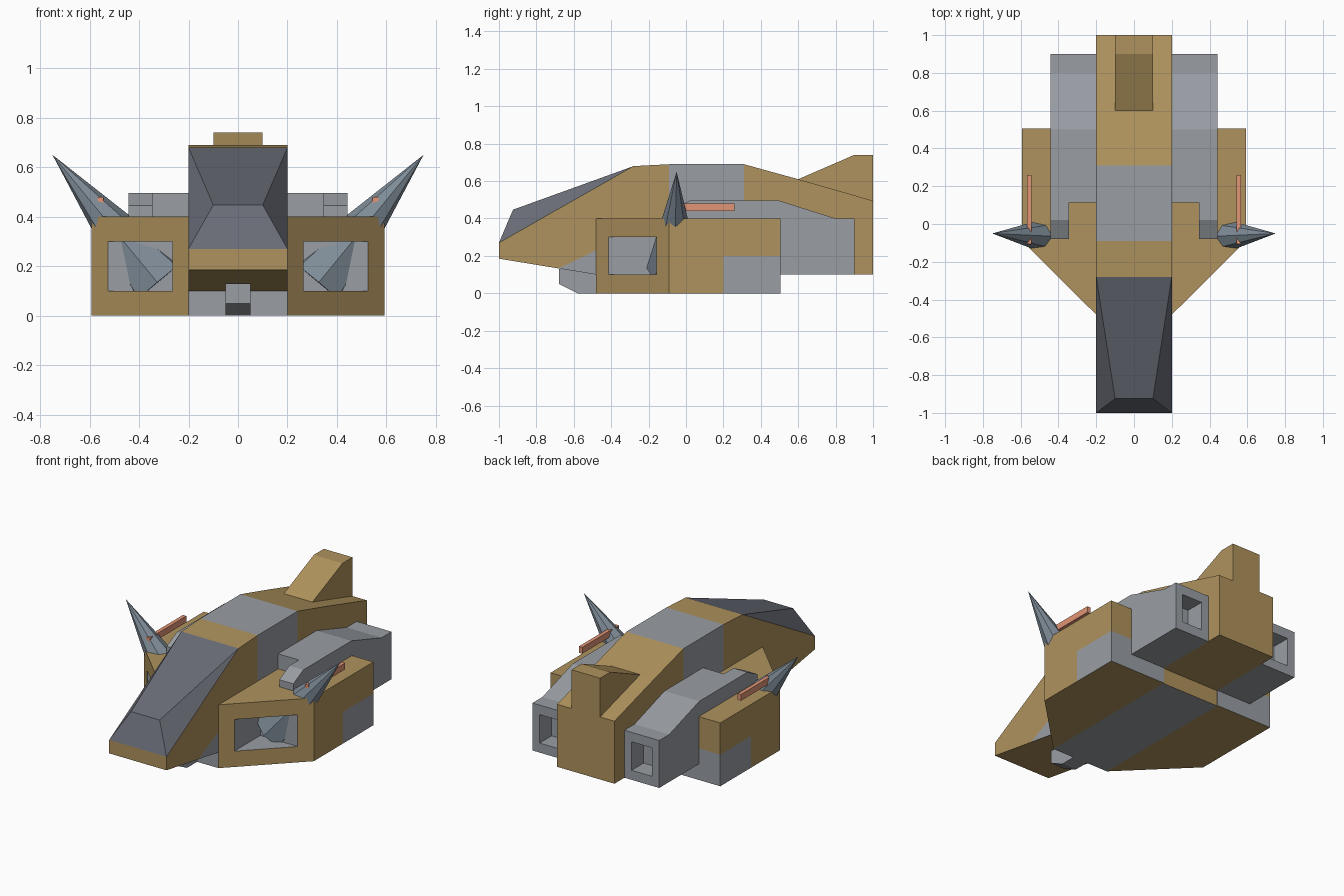
import bpy, bmesh
from mathutils import Vector, Matrix

if "Cube" in bpy.data.objects:
    bpy.data.objects.remove(bpy.data.objects["Cube"])


def material(name, rgb):
    m = bpy.data.materials.new(name)
    m.diffuse_color = (*rgb, 1)
    m.use_nodes = True
    m.node_tree.nodes["Principled BSDF"].inputs["Base Color"].default_value = m.diffuse_color
    return m


TAN = material("tan", (0.43, 0.29, 0.11))
GREY = material("grey", (0.32, 0.34, 0.37))
GLASS = material("dark_glass", (0.14, 0.15, 0.18))
STEEL = material("blue_steel", (0.21, 0.26, 0.31))
ORANGE = material("orange", (0.75, 0.30, 0.18))


def finish(name, bm, mats, mirror=False):
    bmesh.ops.recalc_face_normals(bm, faces=bm.faces[:])
    me = bpy.data.meshes.new(name)
    bm.to_mesh(me)
    bm.free()
    for m in mats:
        me.materials.append(m)
    ob = bpy.data.objects.new(name, me)
    bpy.context.collection.objects.link(ob)
    if mirror:
        add_mirror(ob)
    return ob


def add_mirror(ob):
    ob.modifiers.new("mirror", 'MIRROR').use_mirror_merge = False


def prism(points, offset):
    """Extrude a flat polygon of 3D points along an offset."""
    bm = bmesh.new()
    face = bm.faces.new([bm.verts.new(p) for p in points])
    ext = bmesh.ops.extrude_face_region(bm, geom=[face], use_keep_orig=True)
    moved = [v for v in ext["geom"] if isinstance(v, bmesh.types.BMVert)]
    bmesh.ops.translate(bm, vec=offset, verts=moved)
    bmesh.ops.recalc_face_normals(bm, faces=bm.faces[:])
    return bm


def side_prism(profile, x0, x1):
    return prism([(x0, y, z) for y, z in profile], (x1 - x0, 0, 0))


def box(x, y, z):
    return side_prism([(y[0], z[0]), (y[1], z[0]), (y[1], z[1]), (y[0], z[1])], *x)


def split(bm, co, no):
    bmesh.ops.bisect_plane(bm, geom=bm.verts[:] + bm.edges[:] + bm.faces[:],
                           plane_co=co, plane_no=no)


def paint(bm, test):
    """Give the second material to faces that pass the test."""
    bm.normal_update()
    for f in bm.faces:
        if test(f.calc_center_median(), f.normal):
            f.material_index = 1


def cut(ob, name, bm):
    cutter = finish(name, bm, [GREY])
    cutter.hide_render = True
    cutter.hide_viewport = False
    cutter.display_type = 'WIRE'
    mod = ob.modifiers.new(name, 'BOOLEAN')
    mod.operation = 'DIFFERENCE'
    mod.solver = 'EXACT'
    mod.material_mode = 'TRANSFER'
    mod.object = cutter


# Fuselage with a grey band and grey chin panels
bm = side_prism([(-1, .185), (-1, .27), (-.28, .68), (-.09, .69), (.31, .69),
                 (.6, .61), (1, .495), (1, .1), (-.48, .1)], -.2, .2)
for y in (-.48, -.09, .31):
    split(bm, (0, y, 0), (0, 1, 0))
split(bm, (0, -.68, .133), (0, -.097, .2))
paint(bm, lambda c, n: -.09 < c.y < .31 or
      (abs(n.x) > .5 and c.y < -.48 and c.z < .133 + .485 * (c.y + .68)))
finish("fuselage", bm, [TAN, GREY])

# Canopy: a faceted hood on the sloped nose
bm = bmesh.new()
l, r = [[bm.verts.new(p) for p in ((s * .2, -1, .27), (s * .1, -.925, .447),
                                   (s * .2, -.28, .68))] for s in (-1, 1)]
for f in ((l[0], r[0], r[1], l[1]), (l[1], r[1], r[2], l[2]), l, r,
          (l[0], l[2], r[2], r[0])):
    bm.faces.new(f)
finish("canopy", bm, [GLASS])

# Tail fin, belly and chin sensor
finish("tail_fin", side_prism([(.6, .61), (.9, .74), (1, .74), (1, .495)], -.1, .1), [TAN])
bm = box((-.2, .2), (-.48, .5), (0, .1))
paint(bm, lambda c, n: n.y > .9)
finish("belly", bm, [GREY, TAN])
finish("chin_sensor", side_prism([(-.68, .13), (-.68, .05), (-.58, 0),
                                  (-.48, 0), (-.48, .13)], -.05, .05), [GREY])

# Side pods with an intake opening in the angled front
bm = prism([(.2, -.48, 0), (.593, -.09, 0), (.593, .505, 0), (.2, .505, 0)], (0, 0, .4))
split(bm, (0, .2, 0), (0, 1, 0))
split(bm, (0, 0, .2), (0, 0, 1))
paint(bm, lambda c, n: c.y > .2 and c.z < .2 and abs(n.z) < .5)
pod = finish("side_pod", bm, [TAN, GREY])
cut(pod, "intake_cutter", box((.265, .525), (-.7, -.155), (.1, .3)))
add_mirror(pod)

# Engine nacelles with stepped front and exhaust recess
bm = side_prism([(-.08, .4), (-.08, .445), (.02, .495), (.5, .495), (.8, .4), (.9, .4),
                 (.9, .1), (.5, .1), (.5, .4)], .2, .443)
engine = finish("engine_nacelle", bm, [GREY])
cut(engine, "step_cutter", box((.1, .345), (-.3, .115), (.3, .6)))
cut(engine, "exhaust_cutter", box((.25, .393), (.78, 1.1), (.16, .34)))
add_mirror(engine)

# Spikes leaning outward from the pods
tip, base = Vector((.75, -.05, .65)), Vector((.32, -.07, .135))
axis = tip - base
bm = bmesh.new()
bmesh.ops.create_cone(bm, cap_ends=True, segments=8, radius1=.142, radius2=0,
                      depth=axis.length,
                      matrix=Matrix.Translation((tip + base) / 2)
                      @ axis.to_track_quat('Z', 'Y').to_matrix().to_4x4())
finish("spike", bm, [STEEL], True)

# Gun barrels passing through the spikes
finish("gun_barrel", box((.543, .567), (-.105, .26), (.44, .48)), [ORANGE], True)
